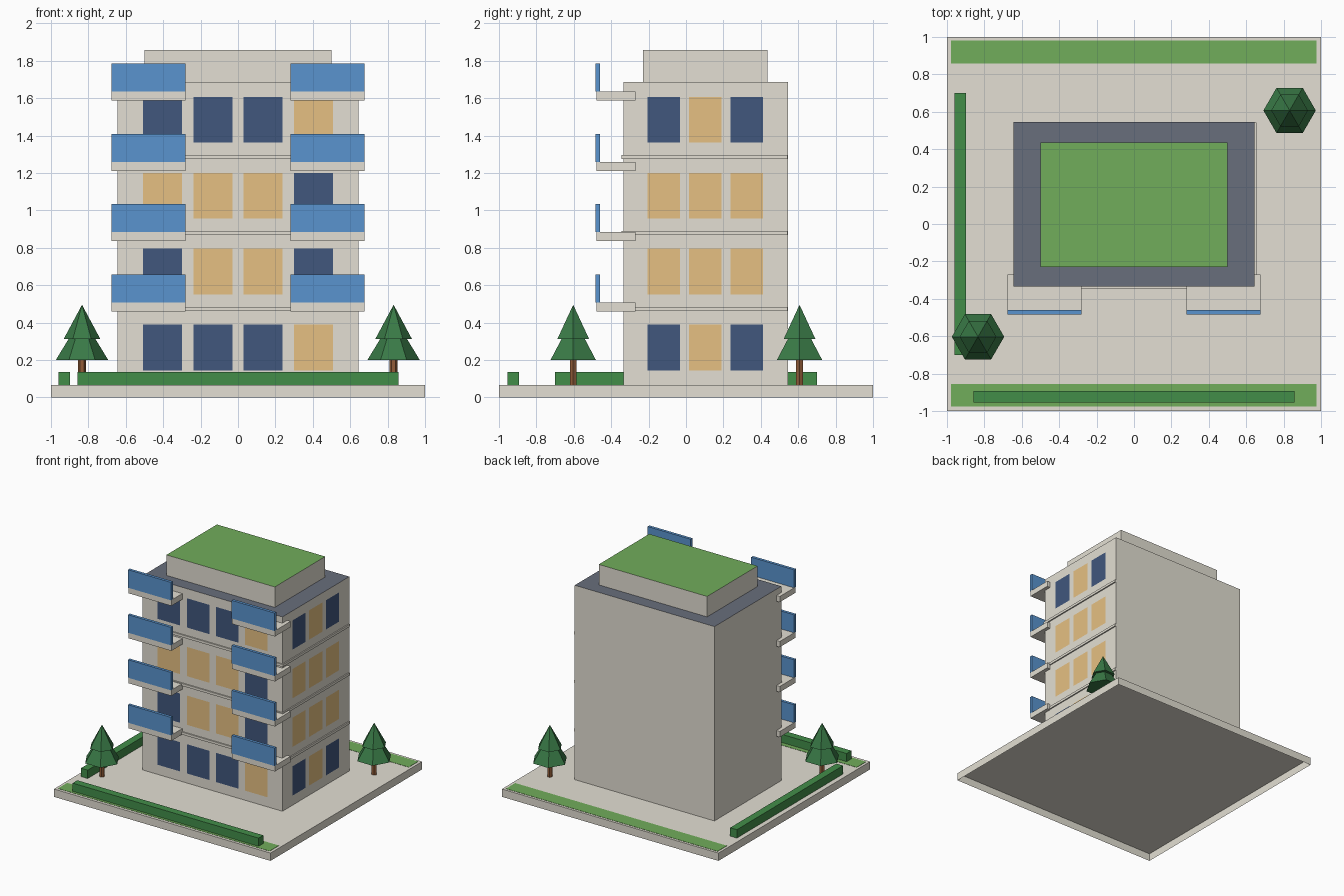
import bpy
import bmesh
from mathutils import Vector

cube = bpy.data.objects.get("Cube")
if cube:
    bpy.data.objects.remove(cube, do_unlink=True)


def material(name, r, g, b):
    """Make a flat material from 0-255 screen values."""
    linear = [((c / 255 + 0.055) / 1.055) ** 2.4 for c in (r, g, b)] + [1]
    mat = bpy.data.materials.new(name)
    mat.use_nodes = True
    mat.diffuse_color = linear
    mat.node_tree.nodes["Principled BSDF"].inputs["Base Color"].default_value = linear
    return mat


CONCRETE = material("concrete", 227, 223, 211)
SLATE = material("slate roof", 104, 110, 124)
GRASS = material("grass", 113, 173, 91)
HEDGE = material("hedge green", 66, 141, 73)
PINE = material("pine green", 57, 121, 70)
BARK = material("bark brown", 146, 92, 56)
BLUE = material("blue panel", 90, 148, 207)
NAVY = material("dark window", 65, 87, 125)
AMBER = material("lit window", 230, 192, 130)

GROUND = 0.065
ROOF = 1.687
LEFT, RIGHT = -0.645, 0.645
FRONT, BACK = -0.335, 0.546
STOREY = 0.406


def box(name, x, y, z, mat, top=None):
    """Box from min/max pairs, optionally with another colour on top.
    Boxes standing on the ground or the paving are open underneath."""
    lo, hi = Vector((x[0], y[0], z[0])), Vector((x[1], y[1], z[1]))
    bm = bmesh.new()
    bmesh.ops.create_cube(bm, size=1)
    for v in bm.verts:
        v.co = (lo + hi) / 2 + v.co * (hi - lo)
    bm.normal_update()
    if z[0] <= GROUND:
        under = [f for f in bm.faces if f.normal.z < -0.5]
        bmesh.ops.delete(bm, geom=under, context="FACES_ONLY")
    for f in bm.faces:
        f.material_index = int(bool(top) and f.normal.z > 0.5)
    mesh = bpy.data.meshes.new(name)
    bm.to_mesh(mesh)
    bm.free()
    mesh.materials.append(mat)
    if top:
        mesh.materials.append(top)
    obj = bpy.data.objects.new(name, mesh)
    bpy.context.collection.objects.link(obj)
    return obj


def cut_windows(obj, normal, axis, columns, half, rows):
    """Cut flush windows into one wall. Rows run upward: N is dark, Y is lit."""
    bm = bmesh.new()
    bm.from_mesh(obj.data)
    bm.normal_update()

    def wall():
        return [f for f in bm.faces if f.normal.dot(normal) > 0.9]

    sills = [0.145 + i * STOREY for i in range(len(rows))]
    height = 0.244
    cuts = [(axis, c + s) for c in columns for s in (-half, half)]
    cuts += [(2, s + h) for s in sills for h in (0, height)]
    for direction, position in cuts:
        plane = Vector((0, 0, 0))
        plane[direction] = 1
        faces = wall()
        geom = faces + list({e for f in faces for e in f.edges})
        geom += list({v for f in faces for v in f.verts})
        bmesh.ops.bisect_plane(bm, geom=geom, plane_co=plane * position, plane_no=plane)
    for f in wall():
        c = f.calc_center_median()
        for sill, kinds in zip(sills, rows):
            for column, kind in zip(columns, kinds):
                if abs(c[axis] - column) < half and sill < c.z < sill + height:
                    f.material_index = 3 if kind == "Y" else 2
    bm.to_mesh(obj.data)
    bm.free()


def cone(name, x, y, z, radius, tip, mat, sides=6):
    bpy.ops.mesh.primitive_cone_add(
        vertices=sides, radius1=radius, radius2=tip, depth=z[1] - z[0],
        location=(x, y, sum(z) / 2), rotation=(0, 0, 0.5236))
    obj = bpy.context.object
    obj.name = name
    obj.data.materials.append(mat)


# Site: hollow paving slab, lawns and hedges
box("paving", (-1, 1), (-1, 1), (0, GROUND), CONCRETE)
for name, y in (("front_lawn", (-0.977, -0.855)), ("back_lawn", (0.858, 0.98))):
    box(name, (-0.978, 0.976), y, (GROUND, GROUND + 0.002), GRASS)
box("front_hedge", (-0.858, 0.859), (-0.955, -0.893), (GROUND, 0.135), HEDGE)
box("side_hedge", (-0.96, -0.898), (-0.7, 0.7), (GROUND, 0.135), HEDGE)

# Tower with flush windows on the front and one side, and a set-back top floor
tower = box("tower", (LEFT, RIGHT), (FRONT, BACK), (GROUND, ROOF), CONCRETE, SLATE)
tower.data.materials.append(NAVY)
tower.data.materials.append(AMBER)
cut_windows(tower, Vector((0, -1, 0)), 0, [(i - 1.5) * 0.269 for i in range(4)],
            0.104, ("NNNY", "NYYN", "YYYN", "NNNY"))
cut_windows(tower, Vector((1, 0, 0)), 1, [0.104 + i * 0.222 for i in (-1, 0, 1)],
            0.087, ("NYN", "YYY", "YYY", "NYN"))
box("top_floor", (-0.5, 0.5), (-0.229, 0.436), (ROOF, 1.858), CONCRETE, GRASS)

# Thin ledges between the storeys, on the front and the windowed side
for i in range(3):
    z = 0.463 + i * STOREY
    box(f"ledge_{i}", (LEFT, RIGHT + 0.01), (FRONT - 0.01, BACK - 0.002),
        (z, z + 0.021), CONCRETE)

# Balconies: a slab and a blue front panel, in two mirrored stacks
for side, sign in (("left", 1), ("right", -1)):
    x = sorted((0.28 * sign, 0.676 * sign))
    for i in range(4):
        z = 0.46 + i * 0.3755
        box(f"{side}_balcony_slab_{i}", x, (-0.479, -0.271), (z, z + 0.048), CONCRETE)
        box(f"{side}_balcony_panel_{i}", x, (-0.484, -0.46), (z + 0.048, z + 0.198), BLUE)

# Trees: trunk and two tiers of foliage
for side, x, y in (("right", -0.834, -0.603), ("left", 0.832, 0.607)):
    cone(f"{side}_tree_trunk", x, y, (GROUND + 0.001, 0.24), 0.021, 0.021, BARK)
    cone(f"{side}_tree_lower_tier", x, y, (0.2, 0.43), 0.14, 0, PINE)
    cone(f"{side}_tree_upper_tier", x, y, (0.312, 0.495), 0.098, 0, PINE)
